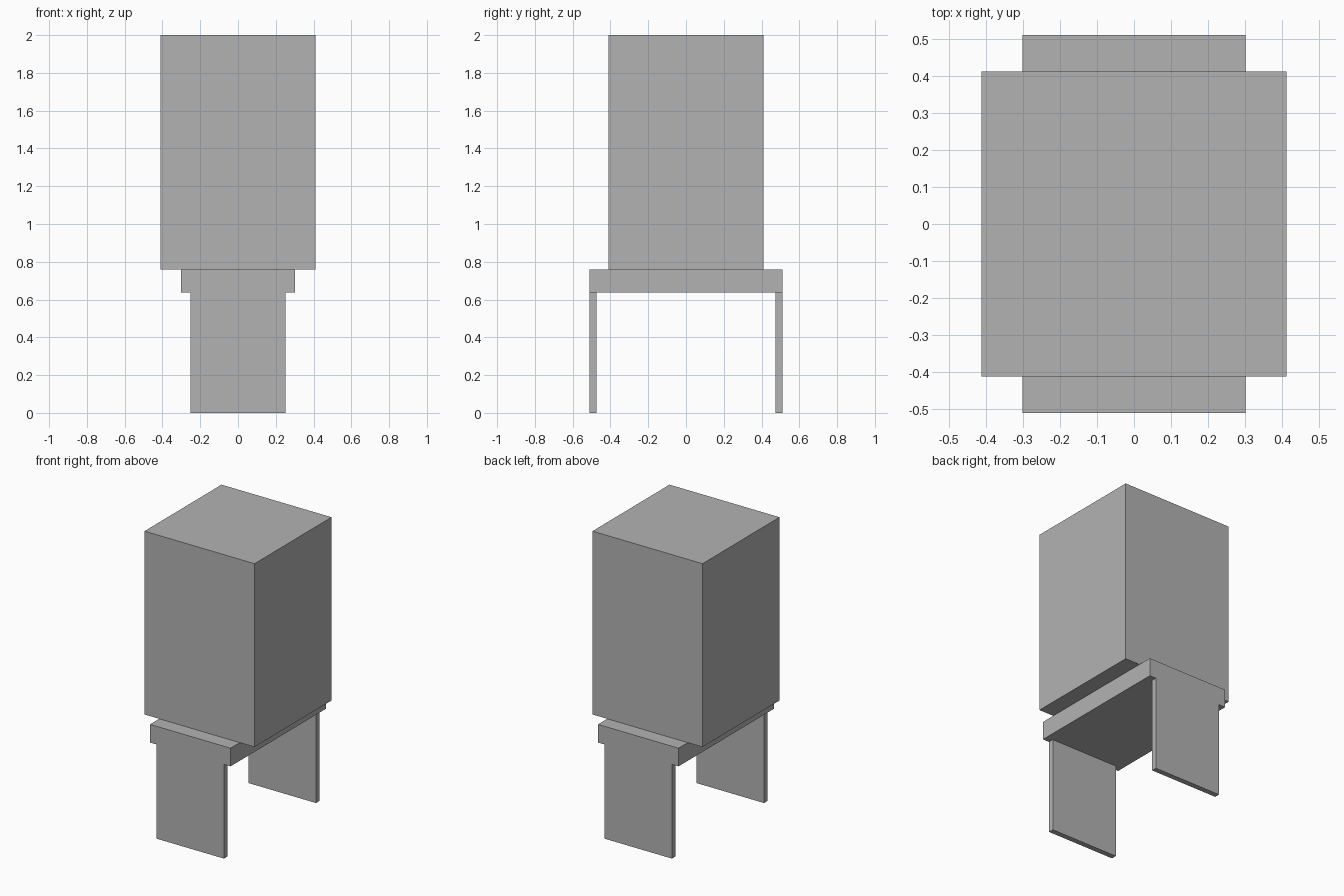
import bpy

cube = bpy.data.objects.get("Cube")
if cube:
    bpy.data.objects.remove(cube, do_unlink=True)

grey = bpy.data.materials.new("plain_grey")
grey.use_nodes = True
colour = (0.45, 0.45, 0.45, 1)
grey.diffuse_color = colour
grey.node_tree.nodes["Principled BSDF"].inputs["Base Color"].default_value = colour


def box(name, size, y, bottom):
    """Flat-sided box standing on the height given by bottom."""
    bpy.ops.mesh.primitive_cube_add(size=1, location=(0, y, bottom + size[2] / 2))
    part = bpy.context.object
    part.name = name
    part.scale = size
    bpy.ops.object.transform_apply(location=False, rotation=False, scale=True)
    part.data.materials.append(grey)
    return part


LEG_HEIGHT = 0.637
SLAB_HEIGHT = 0.123
LEG_THICK = 0.036
DEPTH = 1.02
slab_top = LEG_HEIGHT + SLAB_HEIGHT

# Two panel legs, flush with the ends of the slab
leg_y = (DEPTH - LEG_THICK) / 2
for name, side in (("front_leg", -1), ("back_leg", 1)):
    box(name, (0.504, LEG_THICK, LEG_HEIGHT), side * leg_y, 0)

# Supporting slab
box("support_slab", (0.602, DEPTH, SLAB_HEIGHT), 0, LEG_HEIGHT)

# Tall block on top
box("upper_block", (0.823, 0.823, 2 - slab_top), 0, slab_top)
